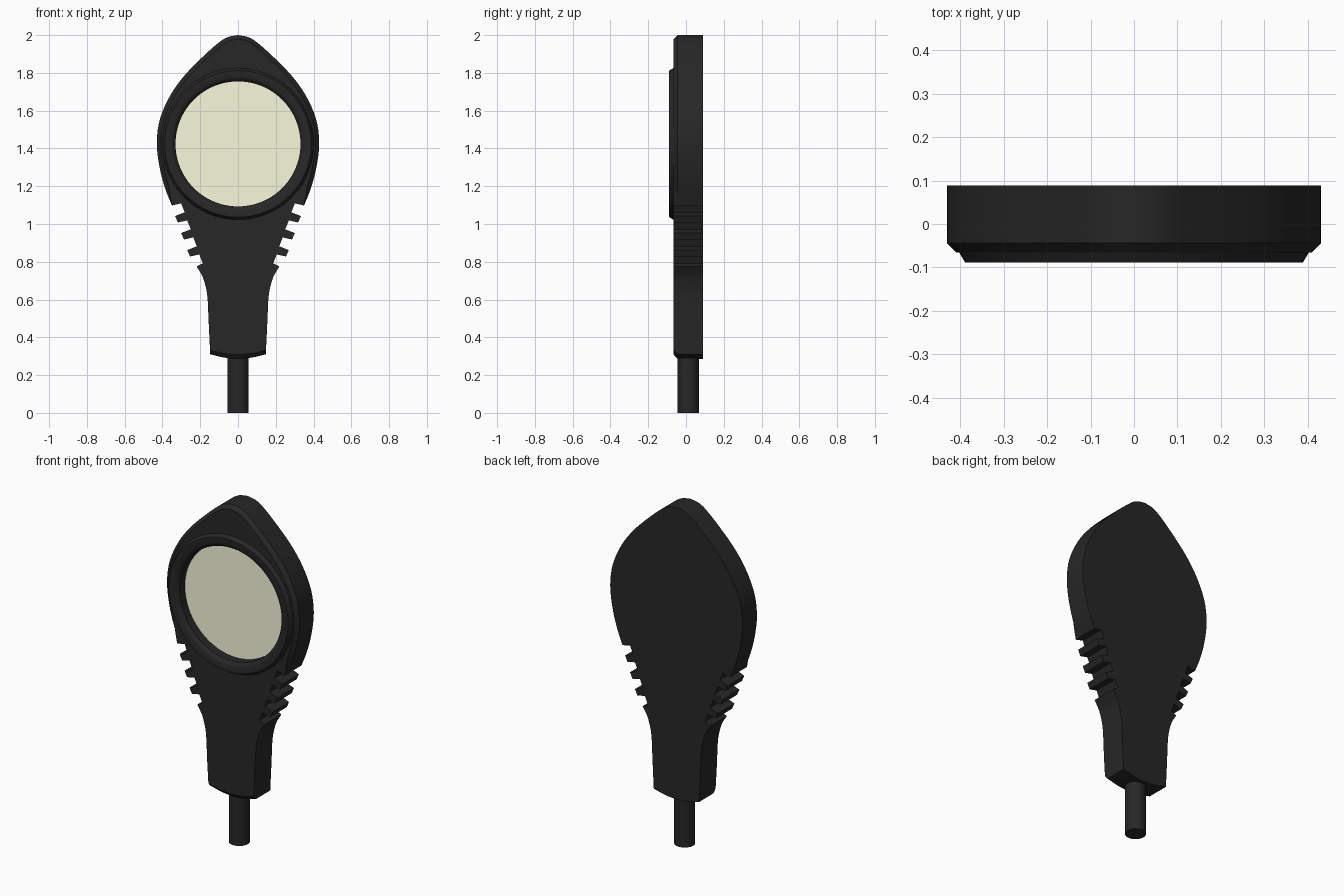
import bpy, bmesh, math
from mathutils import Vector
from mathutils.geometry import tessellate_polygon

if "Cube" in bpy.data.objects:
    bpy.data.objects.remove(bpy.data.objects["Cube"])

FRONT, CHAMFER_Y, BACK = -0.065, -0.044, 0.089
LENS_Y = -0.02
CENTRE_Z = 1.424
N = 96


def material(name, rgb):
    m = bpy.data.materials.new(name)
    m.diffuse_color = (*rgb, 1)
    m.use_nodes = True
    m.node_tree.nodes["Principled BSDF"].inputs["Base Color"].default_value = m.diffuse_color
    return m


black = material("black_plastic", (0.02, 0.02, 0.02))
cream = material("cream_lens", (0.95, 0.955, 0.73))


def finish(obj, mat, angle=30):
    obj.data.materials.append(mat)
    bpy.ops.object.select_all(action='DESELECT')
    obj.select_set(True)
    bpy.context.view_layer.objects.active = obj
    bpy.ops.object.shade_smooth_by_angle(angle=math.radians(angle))


def to_object(name, bm, mat):
    bmesh.ops.recalc_face_normals(bm, faces=bm.faces)
    me = bpy.data.meshes.new(name)
    bm.to_mesh(me)
    bm.free()
    obj = bpy.data.objects.new(name, me)
    bpy.context.collection.objects.link(obj)
    finish(obj, mat)


def circle(bm, r, y):
    """Ring of vertices about the lens axis."""
    return [bm.verts.new((r * math.cos(2 * math.pi * k / N), y,
                          CENTRE_Z + r * math.sin(2 * math.pi * k / N))) for k in range(N)]


def bridge(bm, r, s):
    for i in range(len(r)):
        j = (i + 1) % len(r)
        bm.faces.new((r[i], r[j], s[j], s[i]))


def cap(bm, *loops):
    """Fill an outline, with any further loops as holes."""
    verts = [v for loop in loops for v in loop]
    flat = [[Vector((v.co.x, v.co.z, 0)) for v in loop] for loop in loops]
    for tri in tessellate_polygon(flat):
        bm.faces.new([verts[i] for i in tri])


def spline(pts, steps=4):
    """Catmull-Rom curve through the points."""
    p = [Vector(q) for q in pts]
    p = [2 * p[0] - p[1]] + p + [2 * p[-1] - p[-2]]
    out = []
    for a, b, c, d in zip(p, p[1:], p[2:], p[3:]):
        for i in range(steps):
            t = i / steps
            out.append(0.5 * (2 * b + (c - a) * t + (2 * a - 5 * b + 4 * c - d) * t * t
                              + (3 * b - a - 3 * c + d) * t ** 3))
    return out + [p[-2]]


def mirror(half):
    return half + [Vector((-p.x, p.y)) for p in half[-2:0:-1]]


# Right half of the body outline: head, grip notches, handle, curved base
head = spline([(0, 2), (.055, 1.989), (.105, 1.958), (.19, 1.882), (.28, 1.79),
               (.355, 1.687), (.412, 1.56), (.43, 1.43), (.415, 1.30),
               (.386, 1.19), (.35, 1.098)])
notches = []
for i in range(4):
    o = Vector((-.032, -.09)) * i
    notches += [Vector(q) + o for q in ((.35, 1.098), (.301, 1.109), (.282, 1.062), (.333, 1.042))]
notches = notches[1:-1]
handle = spline([(.219, .775), (.187, .72), (.167, .65), (.16, .59)]) + [Vector((.154, .45))]
base = spline([(.147, .31), (.075, .293), (0, .286)])

# Front outline: head set inwards for the chamfer, base raised
inset = []
for i, p in enumerate(head):
    a, b = head[max(i - 1, 0)], head[min(i + 1, len(head) - 1)]
    t = (b - a).normalized()
    n = Vector((t.y, -t.x)) if i else Vector((0, -1))
    inset.append(p + n * 0.021 * min(1, (len(head) - 1 - i) / 4))
outer = head + notches + handle + base
inner = inset + notches + handle + [p + Vector((0, .022)) for p in base]

# Body shell with a round opening for the lens
bm = bmesh.new()
rings = [[bm.verts.new((p.x, y, p.y)) for p in mirror(half)]
         for half, y in ((outer, BACK), (outer, CHAMFER_Y), (inner, FRONT))]
bridge(bm, rings[0], rings[1])
bridge(bm, rings[1], rings[2])
cap(bm, rings[0])
cap(bm, rings[2], circle(bm, .36, FRONT))
to_object("body", bm, black)

# Raised bezel with the recess wall around the lens
profile = [(.401, -.055), (.401, -.067), (.388, -.089), (.352, -.089),
           (.343, -.084), (.331, -.068), (.331, LENS_Y + .005), (.345, LENS_Y + .005)]
bm = bmesh.new()
loops = [circle(bm, r, y) for r, y in profile]
for r, s in zip(loops, loops[1:] + loops[:1]):
    bridge(bm, r, s)
to_object("lens_bezel", bm, black)

# Lens disc at the bottom of the recess
bpy.ops.mesh.primitive_cylinder_add(vertices=N, radius=.332, depth=.01,
                                    location=(0, LENS_Y + .005, CENTRE_Z),
                                    rotation=(math.pi / 2, 0, 0))
lens = bpy.context.object
lens.name = "lens"
finish(lens, cream)

# Cable stub
bpy.ops.mesh.primitive_cylinder_add(vertices=48, radius=.056, depth=.32,
                                    location=(0, .012, .16))
cable = bpy.context.object
cable.name = "cable"
finish(cable, black)
